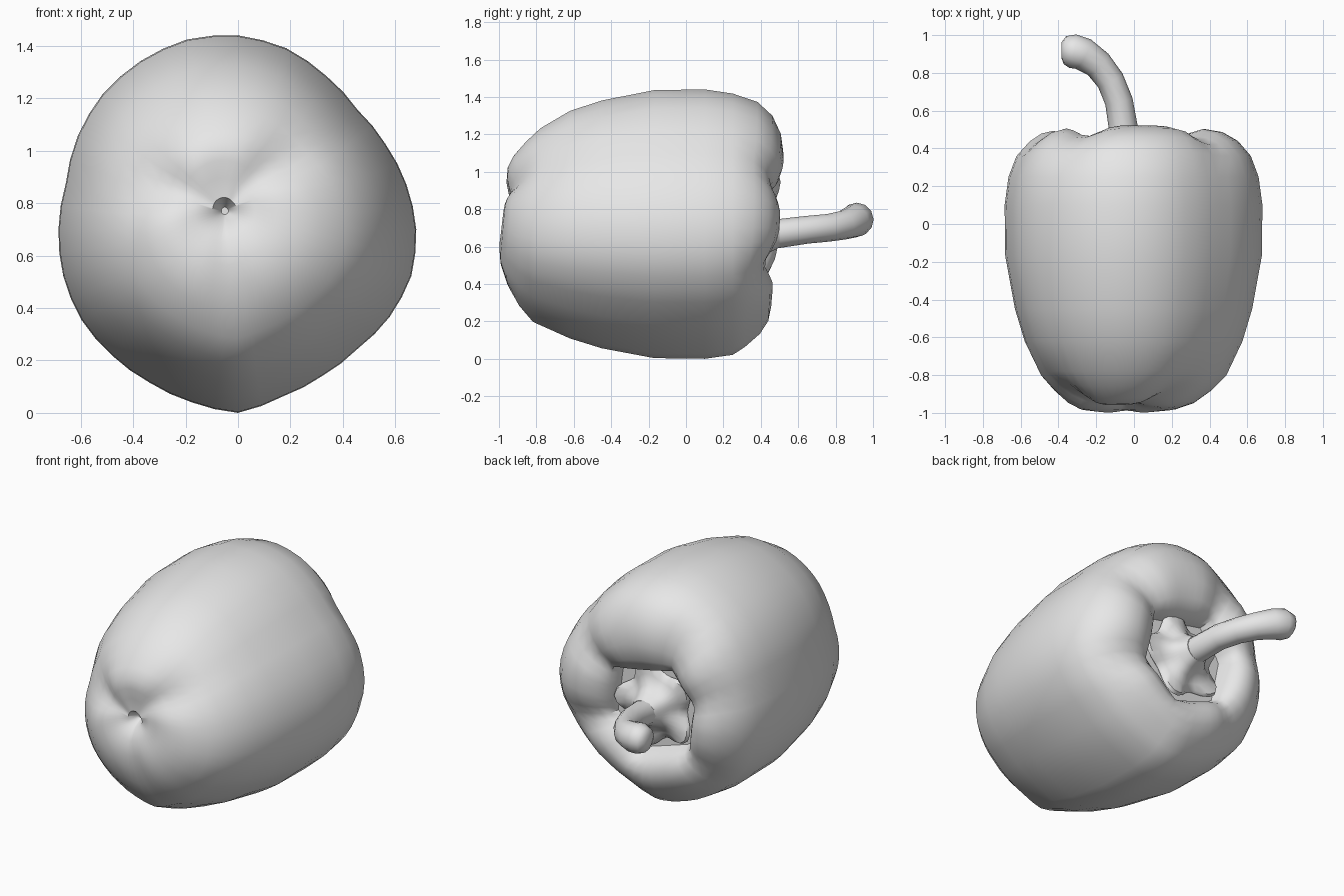
import bpy
import math
from mathutils import Vector

cube = bpy.data.objects.get("Cube")
if cube:
    bpy.data.objects.remove(cube, do_unlink=True)

grey = bpy.data.materials.new("plain grey")
grey.use_nodes = True
grey.diffuse_color = (0.8, 0.8, 0.8, 1)
grey.node_tree.nodes["Principled BSDF"].inputs["Base Color"].default_value = (0.8, 0.8, 0.8, 1)


def loft(name, rings, sharp=50):
    """Skin a list of equal-length closed rings and cap both ends."""
    n = len(rings[0])
    verts = [p for ring in rings for p in ring]
    faces = [(a * n + i, a * n + (i + 1) % n, (a + 1) * n + (i + 1) % n, (a + 1) * n + i)
             for a in range(len(rings) - 1) for i in range(n)]
    faces.append(tuple(reversed(range(n))))
    faces.append(tuple(range(len(verts) - n, len(verts))))
    mesh = bpy.data.meshes.new(name)
    mesh.from_pydata(verts, [], faces)
    mesh.materials.append(grey)
    obj = bpy.data.objects.new(name, mesh)
    bpy.context.collection.objects.link(obj)
    bpy.ops.object.select_all(action='DESELECT')
    obj.select_set(True)
    bpy.context.view_layer.objects.active = obj
    bpy.ops.object.mode_set(mode='EDIT')
    bpy.ops.mesh.select_all(action='SELECT')
    bpy.ops.mesh.normals_make_consistent(inside=False)
    bpy.ops.object.mode_set(mode='OBJECT')
    bpy.ops.object.shade_smooth_by_angle(angle=math.radians(sharp))


# Body: lumpy outline radii every 15 degrees, starting at +x and turning to +z
OUTLINE = [.68, .665, .65, .645, .675, .715, .74, .75, .742, .73, .707, .68,
           .685, .69, .69, .68, .675, .683, .70, .66, .645, .645, .668, .685]
SEGMENTS = 48
BACK_GROOVES = {37: 1, 122: .9, 163: .6, 220: .8, 334: 1}
FRONT_GROOVES = {52: .8, 152: 1, 270: .35}
RIM_CORNERS = [-22, 37, 120, 163, 220, 285, 338]


def outline(deg):
    i, f = divmod(deg / 15, 1)
    i = int(i)
    return OUTLINE[i % 24] * (1 - f) + OUTLINE[(i + 1) % 24] * f


def rim(deg):
    """Radius of the angular opening around the stem."""
    deg = deg - 360 if deg >= 338 else deg
    for a, b in zip(RIM_CORNERS, RIM_CORNERS[1:]):
        if a <= deg < b:
            return .75 * math.cos(math.radians(b - a) / 2) / math.cos(math.radians(deg - (a + b) / 2))


def groove(deg, table, width):
    total = 0
    for angle, depth in table.items():
        d = (deg - angle + 180) % 360 - 180
        total += depth * math.exp(-(d / width) ** 2)
    return total


# Stations: y, scale, drift towards the end's own centre, groove depth
BODY = [(.34, .02, 1, 0), (.34, .40, 1, 0), (.425, .43, 1, .015), (.475, .50, .7, .045),
        (.50, .6, .4, .06), (.485, .71, .15, .055), (.44, .81, 0, .035), (.36, .91, 0, .012),
        (.25, .97, 0, 0), (.1, 1, 0, 0), (-.17, .995, 0, 0), (-.45, .92, 0, 0),
        (-.62, .845, 0, 0), (-.8, .72, 0, .01), (-.88, .61, .1, .03), (-.945, .49, .3, .055),
        (-.975, .38, .6, .06), (-.98, .28, .8, .04), (-.965, .17, 1, .015),
        (-.94, .07, 1, 0), (-.88, .02, 1, 0)]


def body_ring(y, s, drift, depth):
    back = y > 0
    cx = -.05 * drift
    cz = .70 + (-.03 if back else .07) * drift
    ring = []
    for k in range(SEGMENTS):
        deg = k * 360 / SEGMENTS
        a = math.radians(deg)
        g = depth * (groove(deg, BACK_GROOVES, 13) if back else groove(deg, FRONT_GROOVES, 19))
        r = outline(deg)
        if back:
            r += (rim(deg) - r) * drift
        r *= s * (1 - g * .7)
        lean = .045 if back and a > math.pi else .022
        tilt = lean * math.sin(a) if depth else 0
        ring.append((cx + r * math.cos(a), y + tilt + (-g if back else g), cz + r * math.sin(a)))
    return ring


loft("pepper_body", [body_ring(*row) for row in BODY])


# Calyx: crinkled five-pointed star sitting in the hollow
def star_ring(y, r, wave):
    return [(-.05 + r * (1 + wave * math.cos(5 * a)) * math.cos(a),
             y + .1 * wave * math.cos(5 * a),
             .67 + r * (1 + wave * math.cos(5 * a)) * math.sin(a))
            for a in (math.radians(k * 9 + 18) for k in range(40))]


loft("calyx", [star_ring(*row) for row in
               [(.335, .21, .12), (.36, .24, .16), (.38, .23, .16),
                (.385, .18, .1), (.41, .13, .04), (.45, .1, .02), (.5, .075, 0)]])

# Stem: tapered tube that bends sideways into a thick rounded end
STEM = [((-.05, .38, .665), .085), ((-.055, .5, .67), .077), ((-.08, .65, .69), .074),
        ((-.125, .76, .7), .074), ((-.19, .845, .715), .078), ((-.27, .9, .735), .088),
        ((-.325, .915, .745), .09), ((-.365, .92, .745), .075), ((-.385, .92, .745), .04)]


def stem_ring(i):
    pts = [Vector(p) for p, r in STEM]
    along = pts[min(i + 1, len(pts) - 1)] - pts[max(i - 1, 0)]
    side = along.cross(Vector((0, 0, 1))).normalized()
    up = side.cross(along).normalized()
    r = STEM[i][1]
    return [pts[i] + (side * math.cos(a) + up * math.sin(a)) * r
            for a in (math.tau * k / 12 for k in range(12))]


loft("stem", [stem_ring(i) for i in range(len(STEM))], 70)
